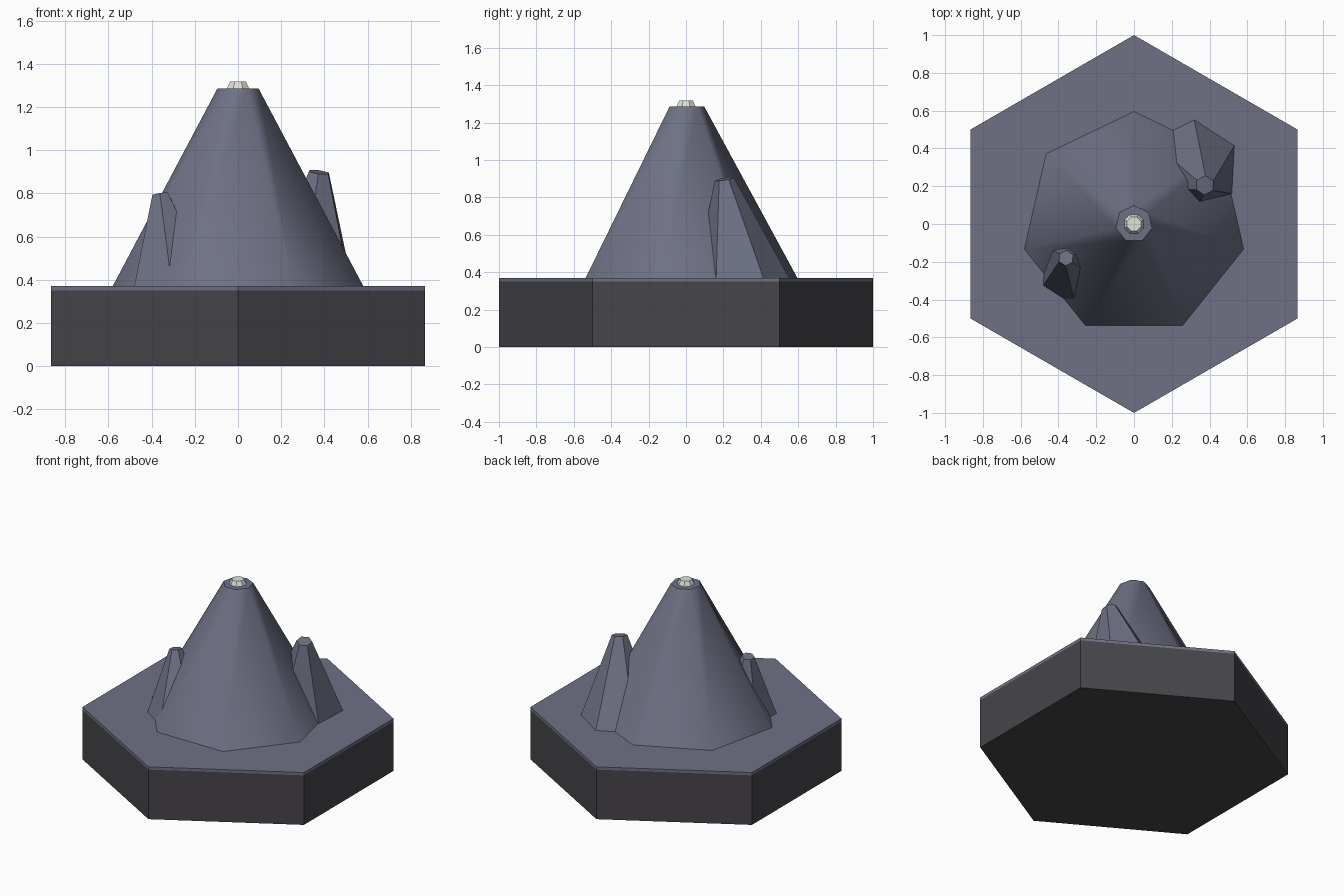
import bpy, bmesh, math
from mathutils import Vector

if "Cube" in bpy.data.objects:
    bpy.data.objects.remove(bpy.data.objects["Cube"])


def material(name, rgb):
    m = bpy.data.materials.new(name)
    m.diffuse_color = (*rgb, 1.0)
    m.use_nodes = True
    m.node_tree.nodes["Principled BSDF"].inputs["Base Color"].default_value = m.diffuse_color
    return m


SLATE = material("slate rock", (0.156, 0.165, 0.231))
DARK = material("dark stone", (0.061, 0.058, 0.067))
SNOW = material("snow white", (0.75, 0.75, 0.70))


def frustum(name, mat, sides, base, r_base, top, r_top, angle=90, smooth=False):
    """Tapered prism; the top ring tilts with the lean of the axis."""
    base, top = Vector(base), Vector(top)
    lean = (top - base) / (top.z - base.z)
    bm = bmesh.new()
    rings = []
    for centre, r, tilt in ((base, r_base, 0), (top, r_top, 1)):
        ring = []
        for i in range(sides):
            a = math.radians(angle) + 2 * math.pi * i / sides
            dx, dy = r * math.cos(a), r * math.sin(a)
            dz = -tilt * (dx * lean.x + dy * lean.y)
            ring.append(bm.verts.new(centre + Vector((dx, dy, dz))))
        rings.append(ring)
    low, high = rings
    caps = [bm.faces.new(low[::-1]), bm.faces.new(high)]
    for i in range(sides):
        j = (i + 1) % sides
        f = bm.faces.new((low[i], low[j], high[j], high[i]))
        f.smooth = smooth
    for cap in caps:
        for e in cap.edges:
            e.smooth = False
    me = bpy.data.meshes.new(name)
    bm.to_mesh(me)
    bm.free()
    me.materials.append(mat)
    ob = bpy.data.objects.new(name, me)
    bpy.context.collection.objects.link(ob)
    return ob


# Hexagonal tile with a thin ground layer
frustum("tile_base", DARK, 6, (0, 0, 0), 1, (0, 0, 0.35), 1)
frustum("ground_layer", SLATE, 6, (0, 0, 0.35), 1, (0, 0, 0.37), 1)

# Main peak: seven sides, smooth flanks, flat top
frustum("main_peak", SLATE, 7, (0, 0, 0.365), 0.598, (0, 0, 1.285), 0.098, smooth=True)

# Leaning side crags
frustum("right_crag", SLATE, 6, (0.305, 0.30, 0.365), 0.255, (0.375, 0.205, 0.898), 0.051, angle=27)
frustum("left_crag", SLATE, 6, (-0.294, -0.231, 0.365), 0.21, (-0.36, -0.18, 0.797), 0.041, angle=27)

# Snow cap on the summit
frustum("snow_cap", SNOW, 8, (0, 0, 1.28), 0.058, (0, 0, 1.317), 0.04, angle=22.5)
